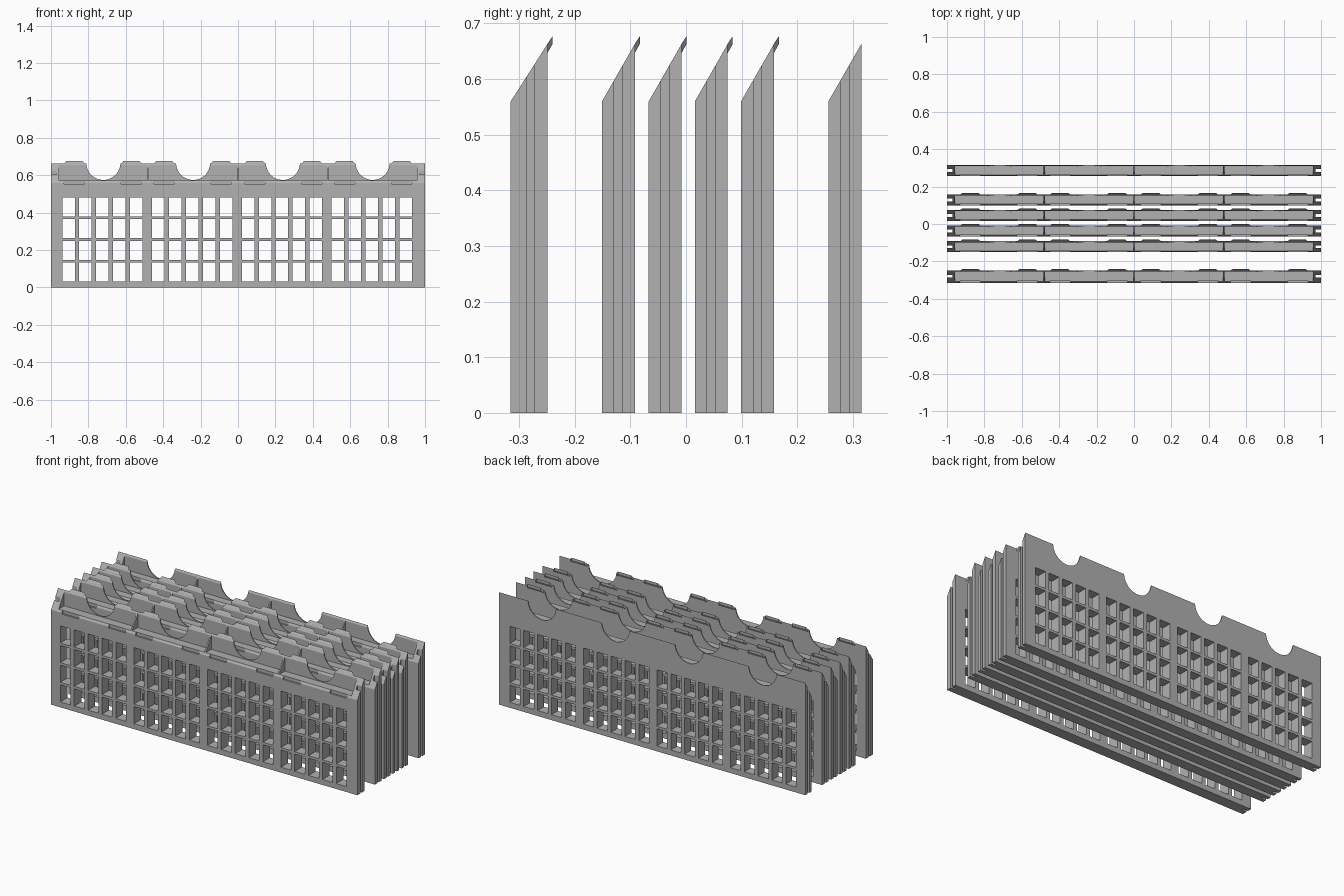
import bpy, bmesh, math
from mathutils import Matrix, Vector

cube = bpy.data.objects.get("Cube")
if cube:
    bpy.data.objects.remove(cube, do_unlink=True)

grey = bpy.data.materials.new("plain_grey")
grey.use_nodes = True
grey.diffuse_color = (0.44, 0.44, 0.44, 1)
grey.node_tree.nodes["Principled BSDF"].inputs["Base Color"].default_value = grey.diffuse_color

Z_FRONT, Z_BACK, LEDGE = 0.56, 0.663, 0.572
WALL, FIN = 0.006, 0.008
BAYS = [-0.72, -0.24, 0.24, 0.72]
TABS = [s * x for x in (0.09, 0.395, 0.57, 0.875) for s in (-1, 1)]


def add_box(bm, x0, x1, y0, y1, z0, z1):
    size = Matrix.Diagonal((x1 - x0, y1 - y0, z1 - z0, 1))
    centre = Matrix.Translation(((x0 + x1) / 2, (y0 + y1) / 2, (z0 + z1) / 2))
    bmesh.ops.create_cube(bm, size=1, matrix=centre @ size)


def add_loft(bm, ring_a, ring_b):
    """Closed solid between two matching rings of points."""
    a = [bm.verts.new(p) for p in ring_a]
    b = [bm.verts.new(p) for p in ring_b]
    bm.faces.new(a)
    bm.faces.new(b[::-1])
    for i in range(len(a)):
        j = (i + 1) % len(a)
        bm.faces.new((a[j], a[i], b[i], b[j]))


def make_object(name, bm):
    bmesh.ops.recalc_face_normals(bm, faces=bm.faces)
    mesh = bpy.data.meshes.new(name)
    bm.to_mesh(mesh)
    bm.free()
    mesh.materials.append(grey)
    obj = bpy.data.objects.new(name, mesh)
    bpy.context.collection.objects.link(obj)
    return obj


def cut(obj, bm):
    cutter = make_object("cutter", bm)
    cutter.hide_render = True
    mod = obj.modifiers.new("cut", 'BOOLEAN')
    mod.operation, mod.solver, mod.object = 'DIFFERENCE', 'EXACT', cutter
    bpy.context.view_layer.objects.active = obj
    bpy.ops.object.modifier_apply(modifier=mod.name)
    bpy.data.objects.remove(cutter, do_unlink=True)


def make_panel(name, y0, y1, groove, tabs):
    # Slab with a sloping top
    profile = [(y0, 0), (y1, 0), (y1, Z_BACK), (y0, Z_FRONT)]
    bm = bmesh.new()
    add_loft(bm, [(-1, y, z) for y, z in profile], [(1, y, z) for y, z in profile])
    panel = make_object(name, bm)

    # Window grid, end grooves and top pockets between the fins
    bm = bmesh.new()
    for bay in BAYS:
        for col in range(5):
            x = bay + (col - 2) * 0.0905 - 0.005
            for row in range(4):
                z = 0.032 + row * 0.116
                add_box(bm, x - 0.0335, x + 0.0335, y0 - 0.1, y1 + 0.1, z, z + 0.101)
        half = 0.24 - FIN / 2
        add_box(bm, bay - half, bay + half, y0 - 0.1, y1 - WALL, LEDGE, 0.8)
    for s in (-1, 1):
        a, b = sorted((s * 0.97, s * 1.1))
        add_box(bm, a, b, y0 + groove[0], y0 + groove[1], -0.1, 0.8)
    cut(panel, bm)

    # Round cut-outs in the back wall and shallow notches in the front edge
    bm = bmesh.new()
    for bay in BAYS:
        place = Matrix.Translation((bay, y1, Z_BACK + 0.003)) @ Matrix.Rotation(math.pi / 2, 4, 'X')
        bmesh.ops.create_cone(bm, cap_ends=True, segments=48, radius1=0.091,
                              radius2=0.091, depth=0.05, matrix=place)
    for x in TABS:
        add_box(bm, x - 0.055, x + 0.055, y0 - 0.1, y0 + 0.009, 0.553, LEDGE + 0.001)
    cut(panel, bm)

    # Outer margins, so that the end pieces stay full height
    if tabs:
        bm = bmesh.new()
        for x in TABS:
            rings = []
            for s in (-1, 1):
                rings.append([(x + s * w, y1 + dy, z) for w, dy, z in (
                    (0.055, -0.001, 0.645), (0.042, 0.009, 0.663),
                    (0.042, 0.009, 0.677), (0.055, -0.001, Z_BACK - 0.001))])
            add_loft(bm, *rings)
        make_object(name + "_tabs", bm)


NARROW = (0.022, 0.037)
make_panel("front_panel", -0.315, -0.249, (0.029, 0.042), True)
for i, y in enumerate((-0.151, -0.067, 0.016, 0.099)):
    make_panel(f"middle_panel_{i + 1}", y, y + 0.059, NARROW, True)
make_panel("back_panel", 0.256, 0.315, NARROW, False)
